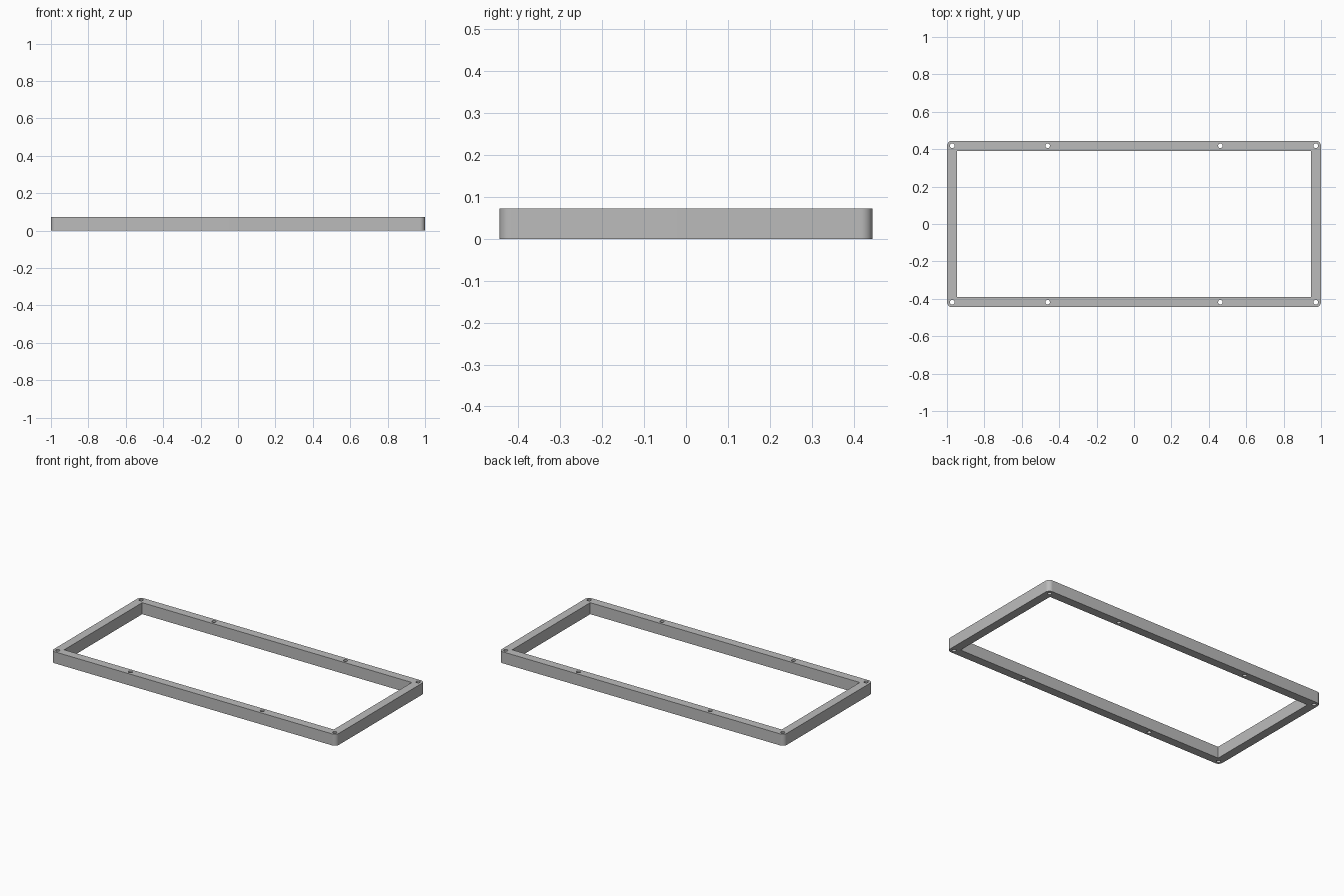
import bpy, bmesh
from math import cos, sin, pi, radians

if "Cube" in bpy.data.objects:
    bpy.data.objects.remove(bpy.data.objects["Cube"], do_unlink=True)

HALF_X, HALF_Y, HEIGHT = 1.0, 0.445, 0.073
RAIL = 0.054
CORNER = 0.028
HOLE = 0.0125

grey = bpy.data.materials.new("plain grey")
grey.use_nodes = True
colour = (0.5, 0.5, 0.5, 1)
grey.diffuse_color = colour
grey.node_tree.nodes["Principled BSDF"].inputs["Base Color"].default_value = colour


def arc(cx, cy, radius, start, sweep, steps):
    return [(cx + radius * cos(start + sweep * i / steps),
             cy + radius * sin(start + sweep * i / steps)) for i in range(steps + 1)]


# Rounded outer outline
outer = []
for quarter, (sx, sy) in enumerate([(1, 1), (-1, 1), (-1, -1), (1, -1)]):
    outer += arc(sx * (HALF_X - CORNER), sy * (HALF_Y - CORNER),
                 CORNER, quarter * pi / 2, pi / 2, 10)

# Square-cornered opening
ix, iy = HALF_X - RAIL, HALF_Y - RAIL
opening = [(ix, iy), (-ix, iy), (-ix, -iy), (ix, -iy)]

# Screw holes at the corners and along the long rails
holes = [arc(x, y, HOLE, 0, 2 * pi, 24)[:-1]
         for x in (-0.972, -0.462, 0.462, 0.972)
         for y in (-0.418, 0.418)]

# Flat filled profile, extruded to the frame height
profile = bpy.data.curves.new("frame_profile", "CURVE")
profile.dimensions = "2D"
profile.fill_mode = "BOTH"
profile.extrude = HEIGHT / 2
for loop in [outer, opening] + holes:
    spline = profile.splines.new("POLY")
    spline.points.add(len(loop) - 1)
    for point, (x, y) in zip(spline.points, loop):
        point.co = (x, y, 0, 1)
    spline.use_cyclic_u = True
profile.materials.append(grey)

frame = bpy.data.objects.new("rectangular_frame", profile)
bpy.context.collection.objects.link(frame)
bpy.ops.object.select_all(action="DESELECT")
frame.select_set(True)
bpy.context.view_layer.objects.active = frame
bpy.ops.object.convert(target="MESH")
frame = bpy.context.object

# Weld caps to walls and stand the frame on the floor
bm = bmesh.new()
bm.from_mesh(frame.data)
bmesh.ops.remove_doubles(bm, verts=bm.verts, dist=0.0001)
bmesh.ops.translate(bm, verts=bm.verts, vec=(0, 0, HEIGHT / 2))
bmesh.ops.recalc_face_normals(bm, faces=bm.faces)
bmesh.ops.dissolve_limit(bm, angle_limit=radians(0.5), verts=bm.verts, edges=bm.edges)
bm.to_mesh(frame.data)
bm.free()
bpy.ops.object.shade_smooth_by_angle(angle=radians(30))
